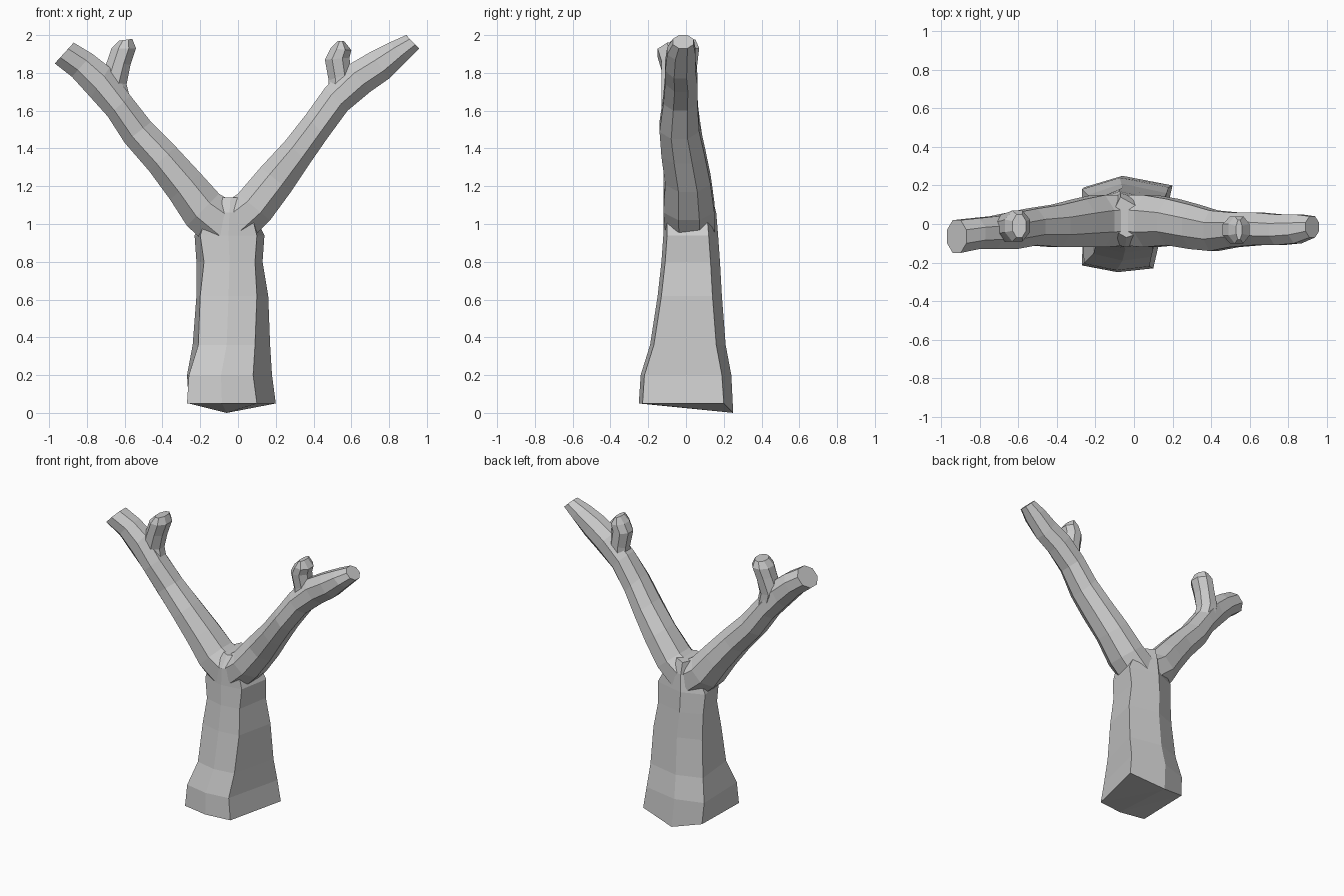
import bpy
import bmesh
from math import cos, sin, pi
from mathutils import Vector

default = bpy.data.objects.get("Cube")
if default:
    bpy.data.objects.remove(default, do_unlink=True)

bark = bpy.data.materials.new("pale grey bark")
bark.use_nodes = True
grey = (0.6, 0.6, 0.6, 1)
bark.diffuse_color = grey
bark.node_tree.nodes["Principled BSDF"].inputs["Base Color"].default_value = grey


def loft(name, rings):
    """Skin a list of point rings into a closed, flat-shaded object."""
    bm = bmesh.new()
    loops = [[bm.verts.new(point) for point in ring] for ring in rings]
    for low, high in zip(loops, loops[1:]):
        for i in range(len(low)):
            j = (i + 1) % len(low)
            bm.faces.new((low[i], low[j], high[j], high[i]))
    for end in (loops[0], loops[-1]):
        cap = bm.faces.new(end)
        bmesh.ops.triangulate(bm, faces=[cap])
    bmesh.ops.recalc_face_normals(bm, faces=bm.faces)
    mesh = bpy.data.meshes.new(name)
    bm.to_mesh(mesh)
    bm.free()
    mesh.materials.append(bark)
    obj = bpy.data.objects.new(name, mesh)
    bpy.context.collection.objects.link(obj)
    return obj


def limb_ring(x1, z1, x2, z2, front, back, sides=8):
    """Faceted oval spanning two outline points and a depth range."""
    start, end = Vector((x1, front, z1)), Vector((x2, front, z2))
    across = (end - start) / 2
    deep = Vector((0, (back - front) / 2, 0))
    centre = start + across + deep
    swell = 1 / cos(pi / sides)
    angles = [2 * pi * (i + 0.5) / sides for i in range(sides)]
    return [centre + (across * cos(a) + deep * sin(a)) * swell for a in angles]


def limb(name, sections):
    return loft(name, [limb_ring(*section) for section in sections])


def trunk_ring(z, front_left, front_right, back_left, back_right, front, back):
    """Six-sided section with a ridge down the front and the back."""
    front_mid = (front_left + front_right) / 2
    back_mid = (back_left + back_right) / 2 - 0.03
    return [Vector(p) for p in (
        (front_left, front + 0.035, z), (front_mid, front, z),
        (front_right, front + 0.02, z), (back_right, back - 0.05, z),
        (back_mid, back, z), (back_left, back - 0.06, z))]


# Trunk: height, front corners, back corners, depth
trunk_rings = [trunk_ring(*row) for row in (
    (0.05, -0.27, 0.10, -0.26, 0.20, -0.25, 0.25),
    (0.20, -0.26, 0.08, -0.27, 0.18, -0.24, 0.24),
    (0.36, -0.21, 0.09, -0.24, 0.17, -0.19, 0.21),
    (0.62, -0.20, 0.10, -0.22, 0.16, -0.15, 0.19),
    (0.80, -0.18, 0.09, -0.22, 0.13, -0.13, 0.18),
    (0.94, -0.20, 0.10, -0.23, 0.14, -0.12, 0.17),
    (1.06, -0.16, 0.07, -0.16, 0.08, -0.12, 0.16),
    (1.14, -0.10, 0.02, -0.10, 0.02, -0.07, 0.14))]
trunk_rings[0][4].z = 0  # slanted foot
trunk = loft("trunk", trunk_rings)

# Main limbs: lower outline, upper outline, depth
right_limb = limb("right_limb", (
    (-0.15, 0.88, 0.03, 1.08, -0.11, 0.15),
    (-0.27, 0.99, -0.10, 1.16, -0.12, 0.15),
    (-0.36, 1.13, -0.20, 1.27, -0.12, 0.13),
    (-0.47, 1.28, -0.33, 1.41, -0.12, 0.10),
    (-0.60, 1.43, -0.46, 1.54, -0.11, 0.08),
    (-0.69, 1.57, -0.57, 1.68, -0.13, 0.06),
    (-0.78, 1.67, -0.68, 1.83, -0.13, 0.04),
    (-0.88, 1.78, -0.77, 1.90, -0.13, 0.03),
    (-0.97, 1.85, -0.87, 1.96, -0.15, 0.02)))
left_limb = limb("left_limb", (
    (0.05, 0.90, -0.12, 1.08, -0.11, 0.15),
    (0.17, 1.02, 0.00, 1.16, -0.12, 0.15),
    (0.28, 1.17, 0.12, 1.30, -0.11, 0.13),
    (0.38, 1.32, 0.25, 1.44, -0.13, 0.10),
    (0.47, 1.45, 0.36, 1.58, -0.14, 0.07),
    (0.58, 1.60, 0.46, 1.72, -0.12, 0.06),
    (0.70, 1.70, 0.58, 1.84, -0.11, 0.06),
    (0.80, 1.77, 0.70, 1.91, -0.11, 0.05),
    (0.90, 1.87, 0.80, 1.96, -0.10, 0.05),
    (0.96, 1.93, 0.89, 2.00, -0.07, 0.04)))

# Short forked twigs
right_twig = limb("right_twig", (
    (-0.70, 1.62, -0.56, 1.62, -0.10, 0.05),
    (-0.73, 1.76, -0.59, 1.74, -0.09, 0.05),
    (-0.69, 1.87, -0.57, 1.84, -0.09, 0.06),
    (-0.67, 1.93, -0.54, 1.93, -0.09, 0.07),
    (-0.63, 1.97, -0.56, 1.98, -0.07, 0.05)))
left_twig = limb("left_twig", (
    (0.47, 1.66, 0.62, 1.72, -0.09, 0.04),
    (0.48, 1.76, 0.60, 1.80, -0.09, 0.04),
    (0.46, 1.87, 0.59, 1.88, -0.10, 0.04),
    (0.49, 1.93, 0.60, 1.92, -0.10, 0.04),
    (0.53, 1.97, 0.56, 1.97, -0.08, 0.02)))

# Fuse the limbs and twigs into one skin with the trunk
bpy.context.view_layer.objects.active = trunk
for part in (right_limb, left_limb, right_twig, left_twig):
    union = trunk.modifiers.new("fuse " + part.name, "BOOLEAN")
    union.operation = "UNION"
    union.solver = "EXACT"
    union.object = part
    bpy.ops.object.modifier_apply(modifier=union.name)
    bpy.data.objects.remove(part, do_unlink=True)
trunk.name = "forked_tree_trunk"
